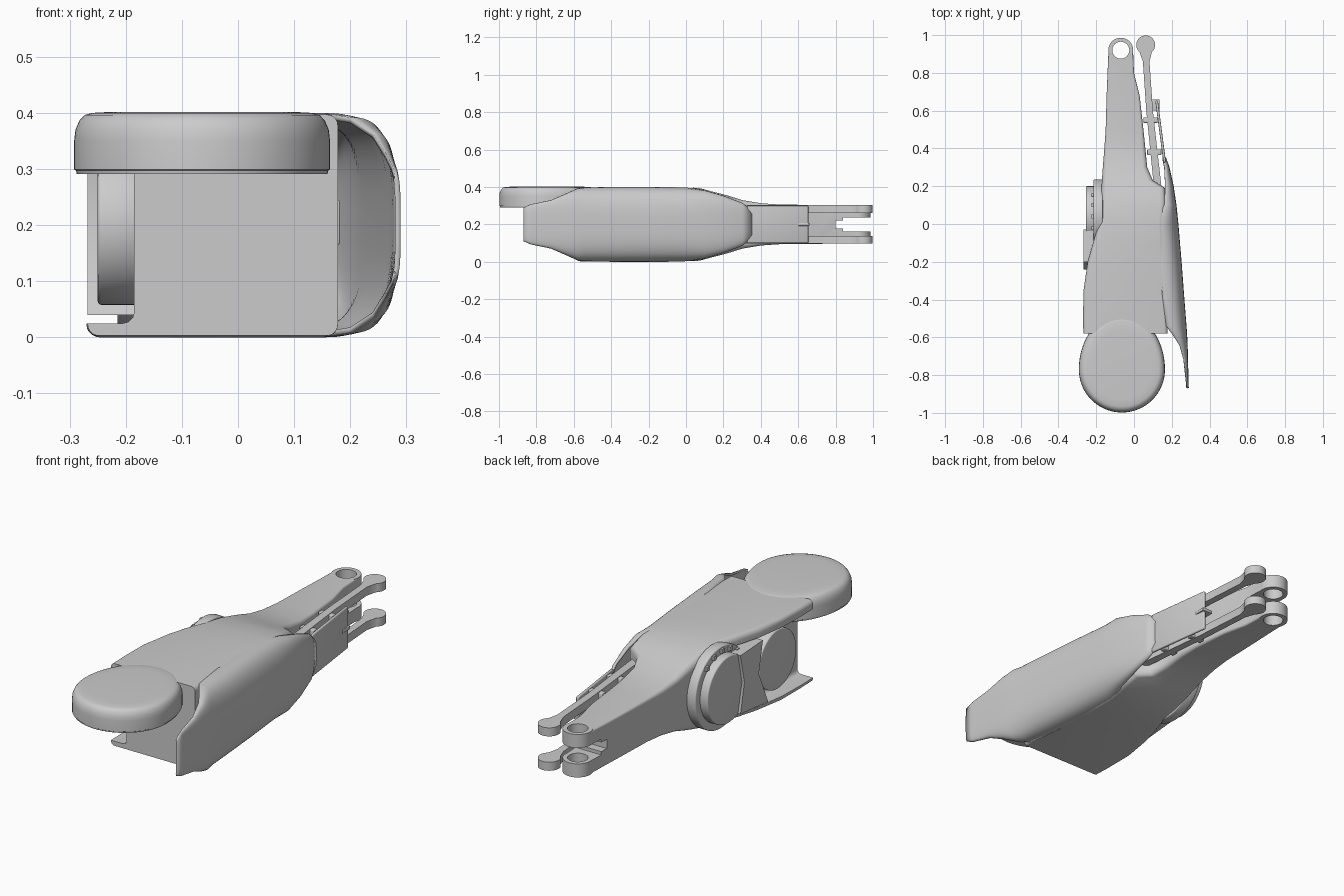
import bpy, bmesh, math
from mathutils import Vector

if "Cube" in bpy.data.objects:
    bpy.data.objects.remove(bpy.data.objects["Cube"])

ZC = 0.2  # mid height of the whole assembly


def finish(name, bm, angle=35):
    bmesh.ops.recalc_face_normals(bm, faces=bm.faces)
    me = bpy.data.meshes.new(name)
    bm.to_mesh(me)
    bm.free()
    ob = bpy.data.objects.new(name, me)
    bpy.context.collection.objects.link(ob)
    select(ob)
    bpy.ops.object.shade_smooth_by_angle(angle=math.radians(angle))
    return ob


def select(ob):
    bpy.ops.object.select_all(action='DESELECT')
    ob.select_set(True)
    bpy.context.view_layer.objects.active = ob


def loft(name, rings, closed=True, angle=35):
    bm = bmesh.new()
    vs = [[bm.verts.new(p) for p in r] for r in rings]
    n = len(vs[0])
    for a, b in zip(vs, vs[1:]):
        for i in range(n if closed else n - 1):
            j = (i + 1) % n
            bm.faces.new((a[i], a[j], b[j], b[i]))
    if closed:
        bm.faces.new(vs[0])
        bm.faces.new(vs[-1])
    return finish(name, bm, angle)


def prism(name, pts, z0, z1):
    return loft(name, [[(x, y, z) for x, y in pts] for z in (z0, z1)])


def box(name, x, y, z, bevel=0.0, turn=0.0):
    bpy.ops.mesh.primitive_cube_add(size=1, location=[sum(r) / 2 for r in (x, y, z)],
                                    rotation=(0, 0, turn))
    ob = bpy.context.object
    ob.name = name
    ob.scale = [r[1] - r[0] for r in (x, y, z)]
    bpy.ops.object.transform_apply(location=False, rotation=False, scale=True)
    if bevel:
        m = ob.modifiers.new("bevel", 'BEVEL')
        m.width, m.segments = bevel, 3
        bpy.ops.object.modifier_apply(modifier="bevel")
        bpy.ops.object.shade_smooth_by_angle(angle=math.radians(35))
    return ob


def disc(name, axis, r, loc, depth, bevel=0.0):
    rot = (0, math.pi / 2, 0) if axis == 'X' else (0, 0, 0)
    bpy.ops.mesh.primitive_cylinder_add(vertices=64, radius=r, depth=depth, location=loc, rotation=rot)
    ob = bpy.context.object
    ob.name = name
    if bevel:
        m = ob.modifiers.new("bevel", 'BEVEL')
        m.width, m.segments, m.limit_method = bevel, 3, 'ANGLE'
        bpy.ops.object.modifier_apply(modifier="bevel")
    bpy.ops.object.shade_smooth_by_angle(angle=math.radians(35))
    return ob


def combine(ob, other, op='DIFFERENCE'):
    m = ob.modifiers.new("bool", 'BOOLEAN')
    m.object, m.operation, m.solver = other, op, 'EXACT'
    select(ob)
    bpy.ops.object.modifier_apply(modifier="bool")
    bpy.data.objects.remove(other)


def rounded(y, xl, xr, h, r):
    pts = []
    for k, (cx, cz) in enumerate(((xr - r, h - r), (xl + r, h - r), (xl + r, r - h), (xr - r, r - h))):
        for i in range(6):
            a = math.radians(90 * k + 18 * i)
            pts.append((cx + r * math.cos(a), y, ZC + cz + r * math.sin(a)))
    return pts


# main body: sections (y, left x, right x, half height, corner radius)
body = loft("main_body", [rounded(*s) for s in (
    (0.92, -0.135, -0.005, 0.103, 0.008), (0.80, -0.14, 0.0, 0.103, 0.01),
    (0.68, -0.145, 0.03, 0.104, 0.012), (0.50, -0.15, 0.05, 0.106, 0.015),
    (0.40, -0.157, 0.06, 0.113, 0.02), (0.30, -0.165, 0.07, 0.13, 0.025),
    (0.23, -0.17, 0.10, 0.152, 0.03), (0.19, -0.172, 0.165, 0.163, 0.03),
    (0.10, -0.176, 0.17, 0.186, 0.03), (0.0, -0.187, 0.16, 0.197, 0.03),
    (-0.1, -0.217, 0.16, 0.2, 0.025), (-0.2, -0.245, 0.165, 0.2, 0.025),
    (-0.35, -0.267, 0.172, 0.2, 0.02), (-0.5, -0.27, 0.178, 0.198, 0.02),
    (-0.58, -0.268, 0.178, 0.197, 0.02))])
combine(body, disc("lug_round", 'Z', 0.066, (-0.07, 0.92, ZC), 0.206), 'UNION')
# fork slot, pin hole and recess in the left side
combine(body, box("slot_cut", (-0.3, 0.2), (0.84, 1.1), (0.162, 0.238)))
combine(body, box("slot_step_cut", (-0.3, 0.2), (0.80, 1.0), (0.178, 0.222)))
combine(body, disc("hole_cut", 'Z', 0.045, (-0.07, 0.92, ZC), 0.5))
combine(body, box("side_recess_cut", (-0.5, -0.185), (-0.9, 0.1), (0.025, 0.355), 0.02))
select(body)
bpy.ops.object.shade_smooth_by_angle(angle=math.radians(35))

# round knee pad at the front of the top
outline = []
for i in range(72):
    a = math.tau * i / 72
    x, y = 0.228 * math.cos(a), 0.228 * math.sin(a)
    outline.append((x, y * 1.3 if y > 0 else y))
loft("round_pad", [[(-0.064 + x * s, -0.77 + y * s, z) for x, y in outline] for z, s in (
    (0.291, 0.98), (0.297, 0.985), (0.299, 1), (0.35, 1), (0.37, 0.99),
    (0.386, 0.96), (0.396, 0.92), (0.4, 0.86), (0.402, 0.7))])

# curved hollow side cover: (y, inner x, outer x, half height)
rings = []
for y, xi, xo, h in ((0.35, 0.15, 0.165, 0.07), (0.30, 0.16, 0.183, 0.11), (0.2, 0.165, 0.205, 0.148),
                     (0.1, 0.16, 0.22, 0.177), (0.0, 0.115, 0.23, 0.19), (-0.2, 0.13, 0.247, 0.195),
                     (-0.4, 0.152, 0.262, 0.195), (-0.54, 0.17, 0.273, 0.192), (-0.58, 0.2, 0.276, 0.187),
                     (-0.64, 0.24, 0.279, 0.16), (-0.72, 0.262, 0.281, 0.125), (-0.83, 0.274, 0.284, 0.102),
                     (-0.868, 0.279, 0.285, 0.085)):
    ring = []
    for i in range(33):
        t = math.pi * (i / 32 - 0.5)
        c, s = max(math.cos(t), 0) ** 0.7, math.copysign(abs(math.sin(t)) ** 0.7, t)
        ring.append((xi + (xo - xi) * c, y, ZC + h * s))
    rings.append(ring)
cover = loft("side_cover", rings, closed=False)
sol = cover.modifiers.new("shell", 'SOLIDIFY')
sol.thickness, sol.offset = 0.01, 0

# joint discs and the saddle panel on the left side
disc("joint_ring", 'X', 0.196, (-0.19, 0.04, ZC), 0.05, 0.006)
disc("joint_disc", 'X', 0.16, (-0.215, 0.04, ZC), 0.08, 0.006)
disc("rear_joint_disc", 'X', 0.142, (-0.215, -0.34, ZC), 0.07, 0.006)
saddle = loft("saddle_panel", [[(x, y, z) for y, z in (
    (-0.03, 0.06), (-0.06, 0.2), (-0.03, 0.34), (-0.2, 0.35), (-0.17, 0.2), (-0.24, 0.04))]
    for x in (-0.18, -0.268)])
for i in range(5):
    a = math.radians(50 + 20 * i)
    box("ring_tab", (-0.226, -0.19), (0.03 + 0.178 * math.cos(a), 0.05 + 0.178 * math.cos(a)),
        (ZC - 0.01 + 0.178 * math.sin(a), ZC + 0.01 + 0.178 * math.sin(a)))

# pair of flat rods with round ends
rod = [(0.062 + 0.05 * math.cos(a), 0.948 + 0.05 * math.sin(a))
       for a in (math.radians(-50 + 280 * i / 32) for i in range(33))]
rod += [(0.047, 0.86), (0.065, 0.6), (0.105, 0.2), (0.145, 0.2), (0.1, 0.6), (0.082, 0.86)]
for side, z in (("lower", 0.097), ("upper", 0.262)):
    prism(side + "_rod", rod, z, z + 0.041)

# link plate with cross bars between the rods
box("link_plate", (0.134, 0.148), (0.325, 0.655), (0.1, 0.3), 0.005, 0.13)
for y, x in ((0.55, 0.095), (0.38, 0.115)):
    box("cross_bar", (x - 0.045, x + 0.03), (y - 0.015, y + 0.015), (0.1, 0.3), 0.004)
box("link_pin", (0.08, 0.135), (0.6, 0.66), (0.192, 0.208), 0.003)
box("wall_clip", (0.14, 0.182), (-0.5, -0.3), (0.165, 0.245), 0.004)
